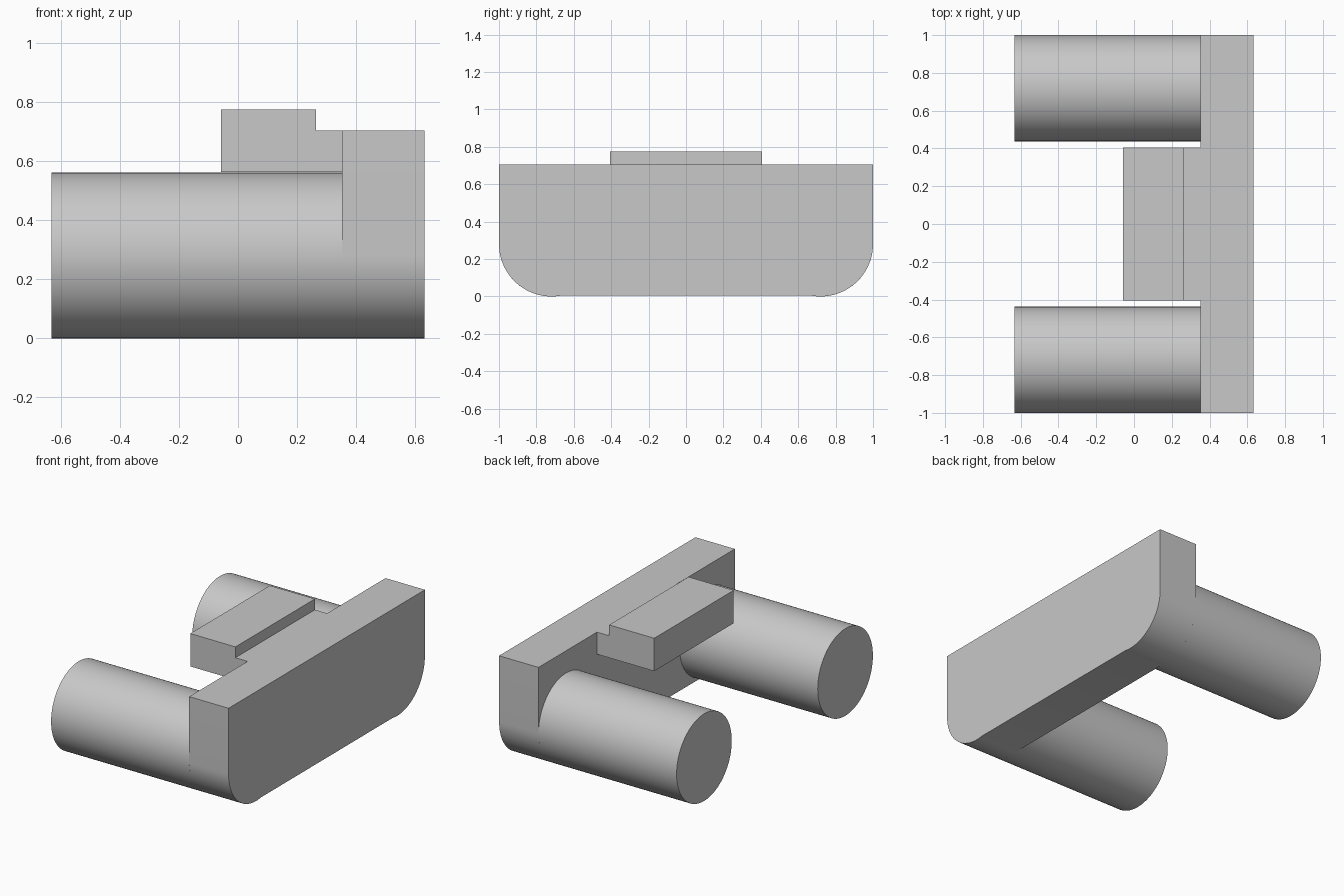
import bpy
import bmesh
import math
from mathutils import Matrix, Vector

if "Cube" in bpy.data.objects:
    bpy.data.objects.remove(bpy.data.objects["Cube"], do_unlink=True)

grey = bpy.data.materials.new("light_grey")
grey.use_nodes = True
grey.diffuse_color = (0.58, 0.58, 0.58, 1)
grey.node_tree.nodes["Principled BSDF"].inputs["Base Color"].default_value = grey.diffuse_color

RADIUS = 0.281
LEG_Y = 1 - RADIUS
BACK, PLATE, FRONT = -0.633, 0.352, 0.633


def finish(bm, name):
    bmesh.ops.recalc_face_normals(bm, faces=bm.faces)
    mesh = bpy.data.meshes.new(name)
    bm.to_mesh(mesh)
    bm.free()
    mesh.materials.append(grey)
    obj = bpy.data.objects.new(name, mesh)
    bpy.context.collection.objects.link(obj)
    bpy.ops.object.select_all(action="DESELECT")
    obj.select_set(True)
    bpy.context.view_layer.objects.active = obj
    bpy.ops.object.shade_smooth_by_angle(angle=math.radians(30))


def extrude_profile(name, points, offset):
    bm = bmesh.new()
    face = bm.faces.new([bm.verts.new(p) for p in points])
    result = bmesh.ops.extrude_face_region(bm, geom=[face], use_keep_orig=True)
    moved = [v for v in result["geom"] if isinstance(v, bmesh.types.BMVert)]
    bmesh.ops.translate(bm, verts=moved, vec=Vector(offset))
    finish(bm, name)


# Upright plate with rounded lower corners that dip just below its flat base
corner = []
for i in range(25):
    a = math.radians(100 * i / 24)
    corner.append((LEG_Y + RADIUS * math.cos(a), RADIUS - RADIUS * math.sin(a)))
half = [(1, 0.705)] + corner
outline = half + [(-y, z) for y, z in reversed(half)]
extrude_profile("end_plate", [(PLATE, y, z) for y, z in outline], (FRONT - PLATE, 0, 0))

# Two round legs reaching back from the plate
for name, side in (("left_cylinder", 1), ("right_cylinder", -1)):
    bm = bmesh.new()
    place = Matrix.Translation(((BACK + PLATE) / 2, side * LEG_Y, RADIUS))
    bmesh.ops.create_cone(bm, cap_ends=True, segments=96, radius1=RADIUS, radius2=RADIUS,
                          depth=PLATE - BACK,
                          matrix=place @ Matrix.Rotation(math.pi / 2, 4, "Y"))
    finish(bm, name)

# Stepped shelf between the legs
shelf = [(-0.057, 0.563), (PLATE, 0.563), (PLATE, 0.705),
         (0.265, 0.705), (0.265, 0.775), (-0.057, 0.775)]
extrude_profile("stepped_shelf", [(x, -0.405, z) for x, z in shelf], (0, 0.81, 0))
